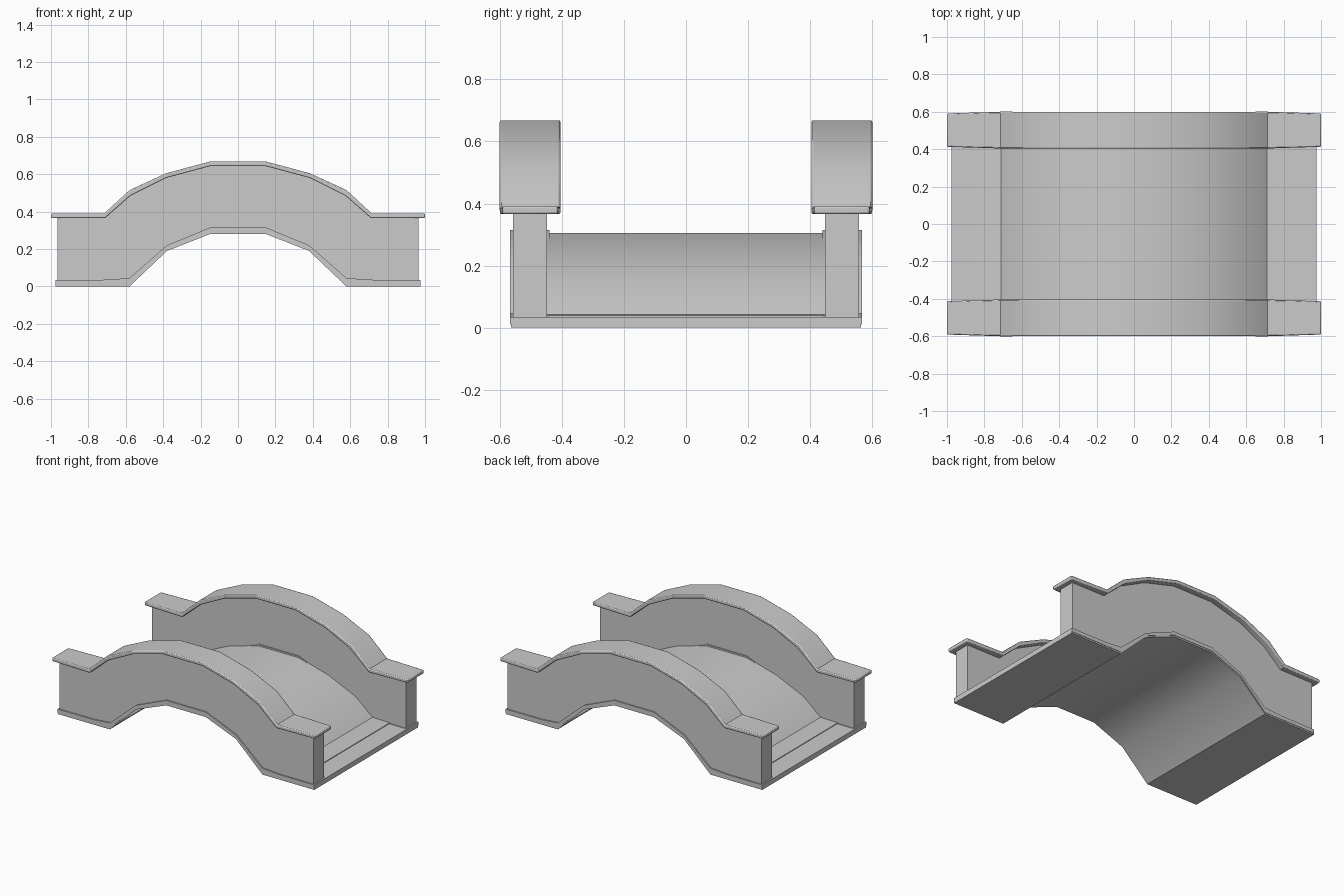
import bpy
import bmesh
from math import radians

default = bpy.data.objects.get("Cube")
if default:
    bpy.data.objects.remove(default, do_unlink=True)

GREY = (0.6, 0.6, 0.6, 1)
stone = bpy.data.materials.new("light_grey_stone")
stone.use_nodes = True
stone.diffuse_color = GREY
stone.node_tree.nodes["Principled BSDF"].inputs["Base Color"].default_value = GREY


def mirrored(half):
    """Complete a left half outline with its right half."""
    return half + [(-x, z) for x, z in reversed(half)]


def raised(half, dz):
    return [(x, z + dz) for x, z in half]


def extrude_arch(name, bottom, top, y0, y1, bevel=0, end_inset=0):
    """Extrude the outline between two arch lines from y0 to y1."""
    outline = mirrored(bottom) + mirrored(top)[::-1]
    mid = (y0 + y1) / 2
    bm = bmesh.new()
    rings = []
    for y in (y0, y1):
        ring = []
        for x, z in outline:
            inset = end_inset if abs(x) > 0.9 else 0
            ring.append(bm.verts.new((x, y + (inset if y < mid else -inset), z)))
        rings.append(ring)
    bm.faces.new(rings[0])
    bm.faces.new(rings[1][::-1])
    for i in range(len(outline)):
        j = (i + 1) % len(outline)
        bm.faces.new((rings[0][i], rings[1][i], rings[1][j], rings[0][j]))
    bmesh.ops.recalc_face_normals(bm, faces=bm.faces)
    mesh = bpy.data.meshes.new(name)
    bm.to_mesh(mesh)
    bm.free()
    mesh.materials.append(stone)
    obj = bpy.data.objects.new(name, mesh)
    bpy.context.collection.objects.link(obj)
    if bevel:
        mod = obj.modifiers.new("soft_edges", "BEVEL")
        mod.width = bevel
        mod.segments = 2
        mod.limit_method = "ANGLE"
        mod.angle_limit = radians(60)
    bpy.ops.object.select_all(action="DESELECT")
    obj.select_set(True)
    bpy.context.view_layer.objects.active = obj
    bpy.ops.object.shade_smooth_by_angle(angle=radians(30))
    return obj


# Left halves of the arch lines, from the end to the crown
underside = [(-0.975, 0), (-0.58, 0), (-0.38, 0.19), (-0.15, 0.28)]
ledge_top = [(-0.975, 0.035), (-0.7, 0.036), (-0.58, 0.045), (-0.38, 0.22), (-0.15, 0.315)]
slab_top = [(-0.975, 0.034), (-0.58, 0.034), (-0.38, 0.21), (-0.15, 0.3)]
road_top = [(-0.84, 0.035), (-0.84, 0.039), (-0.71, 0.042), (-0.58, 0.15), (-0.38, 0.24), (-0.15, 0.305)]
road_bottom = [(-0.84, 0.02), (-0.58, 0.02), (-0.38, 0.2), (-0.15, 0.29)]
cap_bottom = [(-1, 0.366), (-0.71, 0.366), (-0.575, 0.485), (-0.385, 0.58), (-0.15, 0.643)]
cap_top = [(-1, 0.391), (-0.715, 0.391), (-0.58, 0.515), (-0.385, 0.605), (-0.15, 0.668)]
wall_bottom = [(-0.965, 0.02)] + raised(underside, 0.02)[1:]
wall_top = [(-0.965, 0.376)] + raised(cap_bottom, 0.01)[1:]

# Arched slab and the road surface on it
extrude_arch("arch_slab", underside, slab_top, -0.564, 0.564)
extrude_arch("road_surface", road_bottom, road_top, -0.46, 0.46)

# Parapet on each side: ledge, wall and overhanging cap
for side, sign in (("front", -1), ("back", 1)):
    def span(inner, outer):
        return sorted((sign * inner, sign * outer))
    extrude_arch(side + "_ledge", raised(underside, 0.01), ledge_top, *span(0.44, 0.567))
    extrude_arch(side + "_wall", wall_bottom, wall_top, *span(0.447, 0.558))
    extrude_arch(side + "_cap", cap_bottom, cap_top, *span(0.404, 0.6), bevel=0.006, end_inset=0.009)
